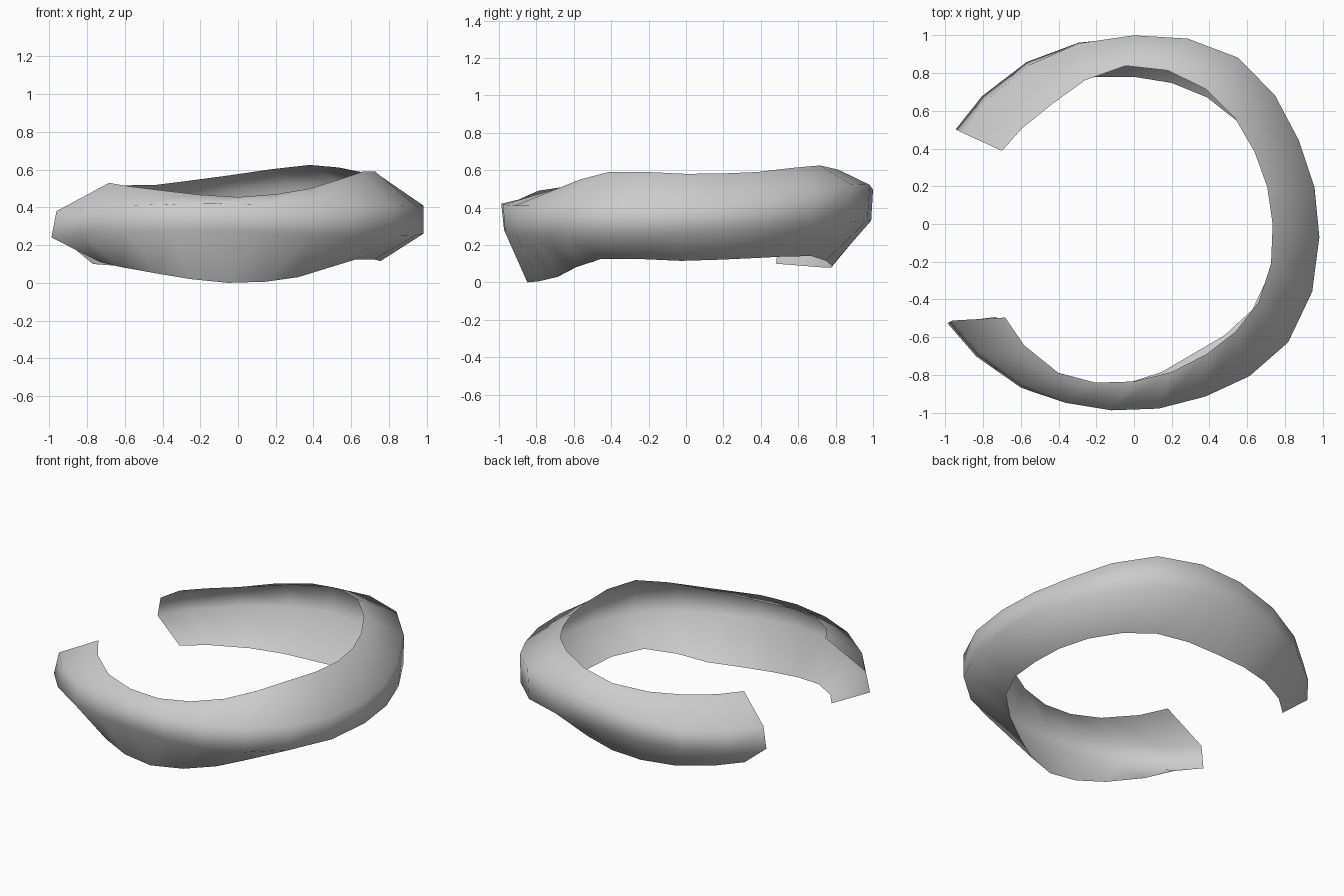
import bpy
import bmesh
import math
from mathutils import Vector

STATIONS = 21  # rings along the open band

# Each rail of the band: angles, radii and heights from back end to front end
RIDGE_ANGLES = (152, 123.5, 90, 58, 27, -4, -37.5, -67.5, -97, -124.6, -152)
TOP_EDGE = ((151, 124, 93, 62, 31, 0, -32, -61, -90, -117, -144),
            (.80, .77, .84, .81, .745, .735, .78, .79, .835, .885, .844),
            (.52, .52, .57, .625, .59, .58, .59, .50, .455, .49, .53))
UPPER_RIDGE = (RIDGE_ANGLES,
               (1.03, 1.01, 1, 1.04, .98, .985, 1.03, .99, .995, 1.04, 1.09),
               (.38, .395, .495, .525, .45, .41, .41, .41, .42, .41, .38))
LOWER_RIDGE = (RIDGE_ANGLES,
               (1.07, 1.03, .99, 1.03, .98, .985, 1.03, .985, .98, 1.055, 1.12),
               (.245, .27, .33, .32, .28, .26, .25, .25, .28, .27, .24))
BOTTOM_EDGE = ((148, 120, 90, 60, 29, -2, -36, -65, -93.5, -119, -146),
               (.907, .84, .78, .775, .77, .755, .775, .755, .85, .89, .88),
               (.10, .08, .09, .14, .13, .115, .125, .03, 0, .05, .11))


def sample(values, t):
    """Smooth interpolation through evenly spaced values, t from 0 to 1."""
    last = len(values) - 1
    i = min(int(t * last), last - 1)
    f = t * last - i
    a, b = values[max(i - 1, 0)], values[i]
    c, d = values[i + 1], values[min(i + 2, last)]
    return b + f / 2 * (c - a + f * (2 * a - 5 * b + 4 * c - d
                                     + f * (3 * (b - c) + d - a)))


def rail_points(rail):
    points = []
    for k in range(STATIONS):
        degrees, radius, height = (sample(values, k / (STATIONS - 1))
                                   for values in rail)
        angle = math.radians(degrees)
        points.append(Vector((radius * math.cos(angle),
                              radius * math.sin(angle), max(0, height))))
    return points


def make_material(name, color):
    material = bpy.data.materials.new(name)
    material.use_nodes = True
    material.diffuse_color = color
    for node in material.node_tree.nodes:
        if node.type == 'BSDF_PRINCIPLED':
            node.inputs["Base Color"].default_value = color
    return material


default_cube = bpy.data.objects.get("Cube")
if default_cube:
    bpy.data.objects.remove(default_cube, do_unlink=True)

# Open curved band skinned between the four rails
bm = bmesh.new()
rails = [[bm.verts.new(point) for point in rail_points(rail)]
         for rail in (TOP_EDGE, UPPER_RIDGE, LOWER_RIDGE, BOTTOM_EDGE)]
for above, below in zip(rails, rails[1:]):
    for k in range(STATIONS - 1):
        face = bm.faces.new((above[k], above[k + 1], below[k + 1], below[k]))
        face.smooth = True

mesh = bpy.data.meshes.new("open_band")
bm.to_mesh(mesh)
bm.free()
mesh.materials.append(make_material("light_grey", (.6, .6, .6, 1)))
band = bpy.data.objects.new("open_band", mesh)
bpy.context.collection.objects.link(band)
